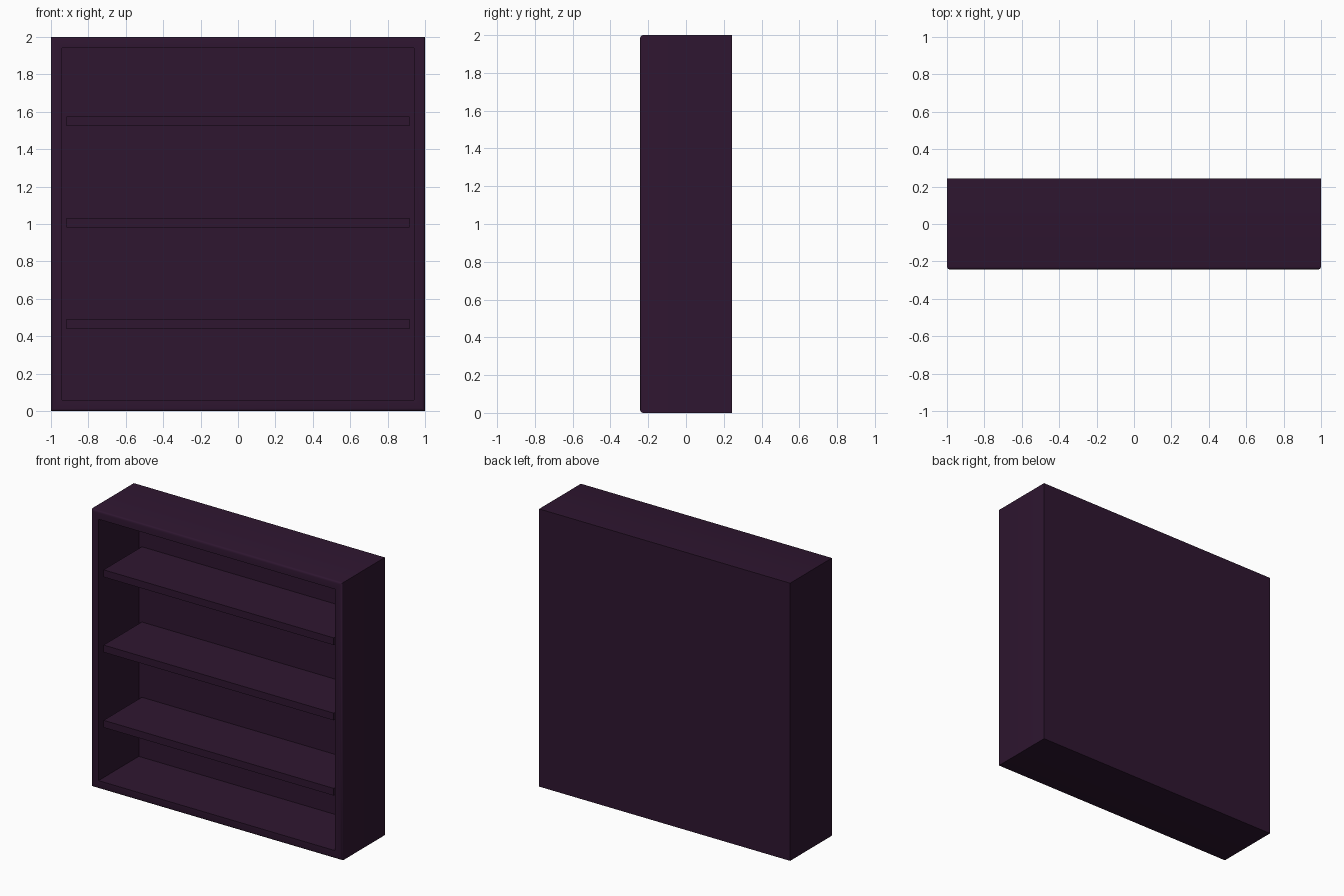
import bpy, bmesh
from mathutils import Vector

if "Cube" in bpy.data.objects:
    bpy.data.objects.remove(bpy.data.objects["Cube"])

HALF_D = 0.243      # half depth
WALL = 0.083        # frame thickness
BACK_Y = 0.215      # inner face of the back panel

mat = bpy.data.materials.new("dark_purple")
mat.diffuse_color = (0.028, 0.008, 0.03, 1)
mat.use_nodes = True
mat.node_tree.nodes["Principled BSDF"].inputs["Base Color"].default_value = mat.diffuse_color


def add_box(bm, lo, hi):
    lo, hi = Vector(lo), Vector(hi)
    verts = bmesh.ops.create_cube(bm, size=1)["verts"]
    bmesh.ops.scale(bm, vec=hi - lo, verts=verts)
    bmesh.ops.translate(bm, vec=(lo + hi) / 2, verts=verts)


def finish(bm, name):
    bmesh.ops.recalc_face_normals(bm, faces=bm.faces)
    mesh = bpy.data.meshes.new(name)
    bm.to_mesh(mesh)
    bm.free()
    obj = bpy.data.objects.new(name, mesh)
    bpy.context.collection.objects.link(obj)
    mesh.materials.append(mat)
    return obj


# Case: a box hollowed from the front, with a softened outer front rim
bm = bmesh.new()
add_box(bm, (-1, -HALF_D, 0), (1, HALF_D, 2))
bm.normal_update()
front = min(bm.faces, key=lambda f: f.calc_center_median().y)
rim = list(front.edges)
bmesh.ops.inset_region(bm, faces=[front], thickness=WALL)
cavity = bmesh.ops.extrude_face_region(bm, geom=[front])
new_verts = [g for g in cavity["geom"] if isinstance(g, bmesh.types.BMVert)]
bmesh.ops.translate(bm, vec=(0, BACK_Y + HALF_D, 0), verts=new_verts)
if front.is_valid:
    bmesh.ops.delete(bm, geom=[front], context="FACES_ONLY")
bmesh.ops.bevel(bm, geom=rim, offset=0.015, segments=3, profile=0.5,
                affect="EDGES")
case = finish(bm, "bookcase_frame")
bpy.context.view_layer.objects.active = case
case.select_set(True)
bpy.ops.object.shade_smooth_by_angle(angle=0.7)

# Three shelves, set slightly back from the front
for i, z in enumerate((0.465, 1.007, 1.549)):
    bm = bmesh.new()
    add_box(bm, (-1 + WALL, -0.22, z - 0.026), (1 - WALL, BACK_Y, z + 0.026))
    finish(bm, f"shelf_{i + 1}")
